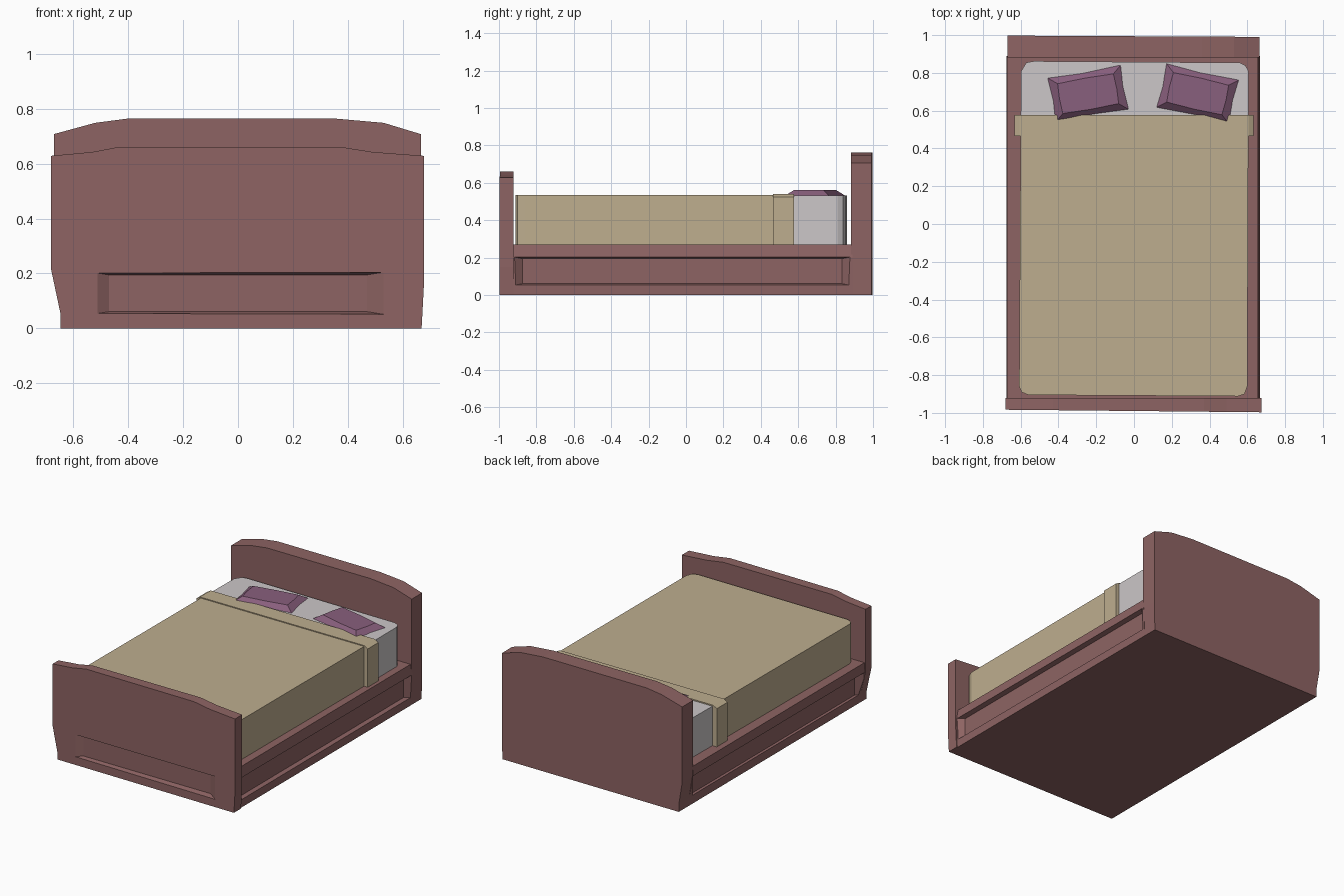
import bpy, bmesh
from mathutils import Matrix, Vector

if "Cube" in bpy.data.objects:
    bpy.data.objects.remove(bpy.data.objects["Cube"])


def material(name, rgb):
    m = bpy.data.materials.new(name)
    m.use_nodes = True
    m.diffuse_color = (*rgb, 1)
    bsdf = next(n for n in m.node_tree.nodes if n.type == 'BSDF_PRINCIPLED')
    bsdf.inputs["Base Color"].default_value = (*rgb, 1)
    bsdf.inputs["Roughness"].default_value = 0.8
    return m


WOOD = material("rosy wood", (0.27, 0.127, 0.125))
BLANKET = material("tan blanket", (0.515, 0.423, 0.275))
SHEET = material("white sheet", (0.604, 0.57, 0.578))
PILLOW = material("purple pillow", (0.25, 0.115, 0.205))


def loft(name, bottom, top, mat):
    """Solid between two outlines with the same number of points."""
    bm = bmesh.new()
    a = [bm.verts.new(p) for p in bottom]
    b = [bm.verts.new(p) for p in top]
    bm.faces.new(a)
    bm.faces.new(b)
    for i in range(len(a)):
        j = (i + 1) % len(a)
        bm.faces.new((a[i], a[j], b[j], b[i]))
    bmesh.ops.recalc_face_normals(bm, faces=bm.faces)
    me = bpy.data.meshes.new(name)
    bm.to_mesh(me)
    bm.free()
    me.materials.append(mat)
    ob = bpy.data.objects.new(name, me)
    bpy.context.collection.objects.link(ob)
    return ob


def slab(name, profile, y0, y1, mat, skew0=0, skew1=0):
    """Front profile (x, z) pulled from y0 to y1; each end may be skewed."""
    return loft(name, [(x, y0 + skew0 * x, z) for x, z in profile],
                [(x, y1 + skew1 * x, z) for x, z in profile], mat)


def prism(name, outline, z0, z1, mat):
    return loft(name, [(x, y, z0) for x, y in outline],
                [(x, y, z1) for x, y in outline], mat)


def carve(ob, u0, u1, place, slope):
    """Cut a recess with sloping ends; place(u, depth, z) gives a point."""
    def rect(d, s, t):
        return [place(u, d, z) for u, z in
                ((u0 + s, 0.053 + t), (u1 - s, 0.053 + t),
                 (u1 - s, 0.203 - t), (u0 + s, 0.203 - t))]
    # outer end lies in front of the face and continues the same slope
    cutter = loft("recess_cutter", rect(-0.03, -slope, -0.008),
                  rect(0.03, slope, 0.008), WOOD)
    cutter.hide_render = True
    mod = ob.modifiers.new("recess", 'BOOLEAN')
    mod.operation = 'DIFFERENCE'
    mod.solver = 'EXACT'
    mod.object = cutter
    bpy.context.view_layer.objects.active = ob
    bpy.ops.object.modifier_apply(modifier=mod.name)
    bpy.data.objects.remove(cutter)


# Side rails and closed base
rails = slab("side_rails_and_base",
             [(-0.645, 0), (-0.645, 0.05), (-0.675, 0.2), (-0.672, 0.27),
              (0.656, 0.27), (0.668, 0.2), (0.662, 0)], -0.93, 0.89, WOOD)
carve(rails, -0.915, 0.875, lambda u, d, z: (0.667 - d, u, z), 0.04)
carve(rails, -0.915, 0.875, lambda u, d, z: (-0.662 + d, u, z), 0.04)

# Footboard with arched top and recessed front panel
footboard = slab("footboard",
                 [(-0.645, 0), (-0.645, 0.05), (-0.68, 0.215), (-0.68, 0.628),
                  (-0.53, 0.642), (-0.43, 0.661), (0.37, 0.661),
                  (0.49, 0.642), (0.676, 0.628), (0.676, 0.15), (0.668, 0)],
                 -0.99, -0.922, WOOD, skew0=-0.01)
carve(footboard, -0.52, 0.52, lambda u, d, z: (u, -0.99 + d, z), 0.05)

# Taller headboard
slab("headboard",
     [(-0.645, 0), (-0.645, 0.05), (-0.67, 0.2), (-0.67, 0.707),
      (-0.52, 0.748), (-0.405, 0.763), (0.36, 0.763),
      (0.53, 0.748), (0.665, 0.707), (0.665, 0.2), (0.662, 0)],
     0.882, 0.994, WOOD, skew1=-0.005)

# Mattress: blanket over the lower part, bare sheet at the head end
prism("blanket", [(-0.6, 0.57), (-0.608, -0.86), (-0.595, -0.89),
                  (-0.56, -0.905), (0.55, -0.912), (0.585, -0.9),
                  (0.6, -0.86), (0.606, 0.57)], 0.26, 0.535, BLANKET)
prism("sheeted_mattress", [(-0.6, 0.56), (0.606, 0.56), (0.606, 0.81),
                           (0.59, 0.84), (0.56, 0.854), (-0.53, 0.862),
                           (-0.57, 0.855), (-0.597, 0.81)], 0.26, 0.533, SHEET)

# Turned-back blanket fold hanging over both sides
slab("blanket_fold", [(-0.632, 0.26), (-0.632, 0.525), (-0.605, 0.541),
                      (0.605, 0.541), (0.632, 0.525), (0.632, 0.26)],
     0.465, 0.578, BLANKET)


# Two turned pillows with pinched edges and raised middles
def pillow(name, centre, angle):
    def ring(hx, hy, pinch, z):
        pts = [(-hx, -hy), (0, -hy + pinch), (hx, -hy), (hx - pinch, 0),
               (hx, hy), (0, hy - pinch), (-hx, hy), (-hx + pinch, 0)]
        turn = Matrix.Rotation(angle, 3, 'Z')
        return [turn @ Vector((x, y, z)) + Vector((*centre, 0)) for x, y in pts]
    ob = loft(name, ring(0.2, 0.122, 0.008, 0.53),
              ring(0.15, 0.08, -0.004, 0.562), PILLOW)
    bpy.ops.object.select_all(action='DESELECT')
    ob.select_set(True)
    bpy.context.view_layer.objects.active = ob
    bpy.ops.object.shade_smooth_by_angle(angle=0.6)


pillow("right_pillow", (-0.243, 0.69), 0.175)
pillow("left_pillow", (0.337, 0.69), -0.225)
